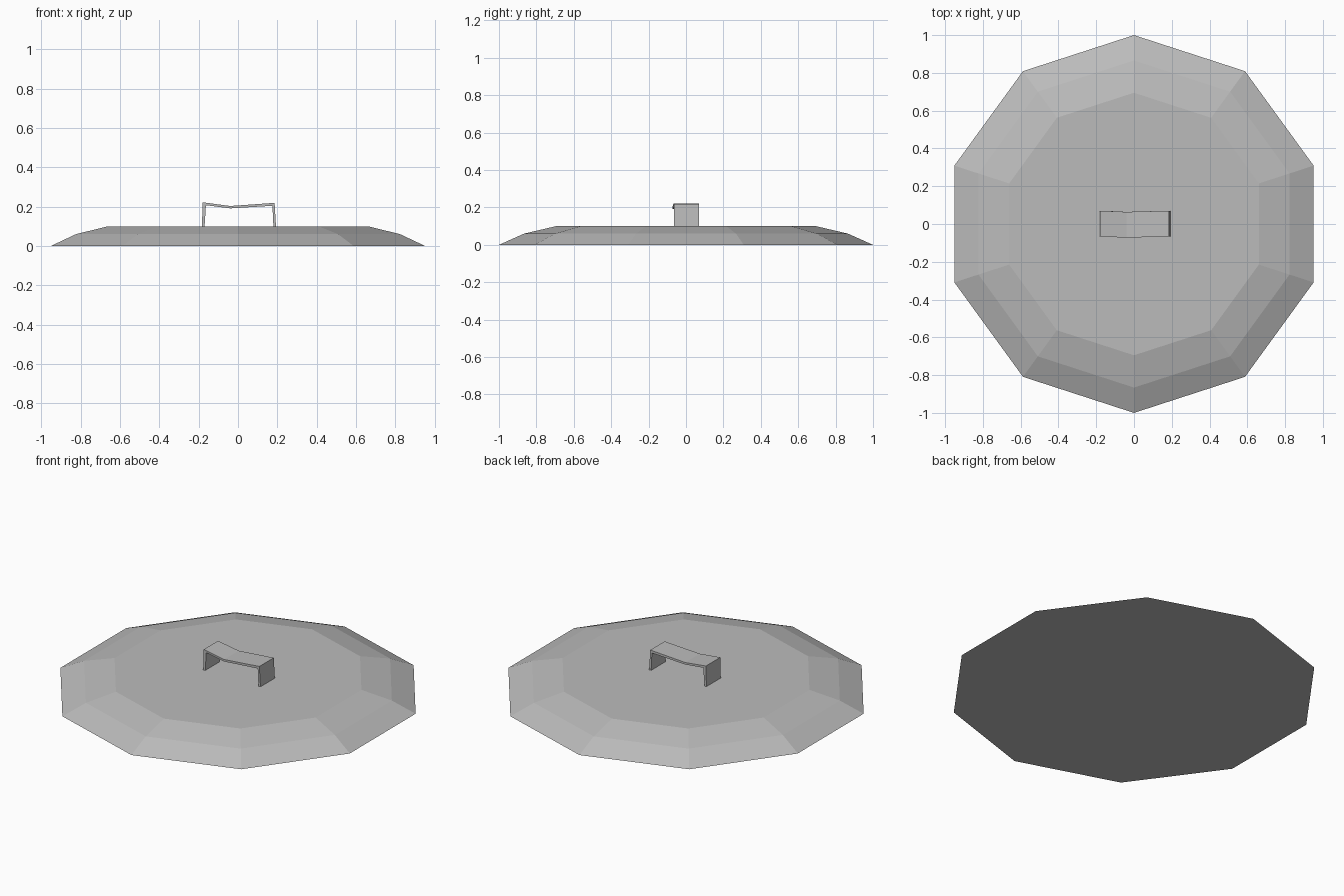
import bpy, bmesh, math

cube = bpy.data.objects.get("Cube")
if cube:
    bpy.data.objects.remove(cube, do_unlink=True)

# Single plain grey
grey = bpy.data.materials.new("plain_grey")
grey.use_nodes = True
color = (0.5, 0.5, 0.5, 1)
grey.diffuse_color = color
grey.node_tree.nodes["Principled BSDF"].inputs["Base Color"].default_value = color


def finish(name, bm):
    bmesh.ops.recalc_face_normals(bm, faces=bm.faces)
    mesh = bpy.data.meshes.new(name)
    bm.to_mesh(mesh)
    bm.free()
    mesh.materials.append(grey)
    obj = bpy.data.objects.new(name, mesh)
    bpy.context.collection.objects.link(obj)


# Lid: ten-sided stepped dome with a flat top and flat underside
SIDES = 10
bm = bmesh.new()
rings = []
for radius, z in [(1.0, 0.0), (0.866, 0.06), (0.695, 0.1)]:
    angles = [math.pi / 2 + math.tau * i / SIDES for i in range(SIDES)]
    rings.append([bm.verts.new((radius * math.cos(a), radius * math.sin(a), z)) for a in angles])
for low, high in zip(rings, rings[1:]):
    for i in range(SIDES):
        j = (i + 1) % SIDES
        bm.faces.new((low[i], low[j], high[j], high[i]))
bm.faces.new(rings[0])
bm.faces.new(rings[-1])
finish("lid", bm)

# Handle: bent strap, with outer and inner paths paired (x, z), slightly shifted in the middle
outer = [(-0.183, 0.1), (-0.18, 0.222), (-0.04, 0.203), (0.186, 0.219), (0.193, 0.1)]
inner = [(-0.17, 0.1), (-0.163, 0.207), (-0.04, 0.191), (0.175, 0.204), (0.18, 0.1)]
front = [-0.065, -0.065, -0.073, -0.065, -0.065]
back = [0.07, 0.07, 0.064, 0.07, 0.07]
bm = bmesh.new()
sections = []
for (ox, oz), (ix, iz), f, b in zip(outer, inner, front, back):
    sections.append([bm.verts.new(p) for p in ((ox, f, oz), (ox, b, oz), (ix, b, iz), (ix, f, iz))])
for s, t in zip(sections, sections[1:]):
    for i in range(4):
        j = (i + 1) % 4
        bm.faces.new((s[i], s[j], t[j], t[i]))
bm.faces.new(sections[0])
bm.faces.new(sections[-1])
finish("handle", bm)
